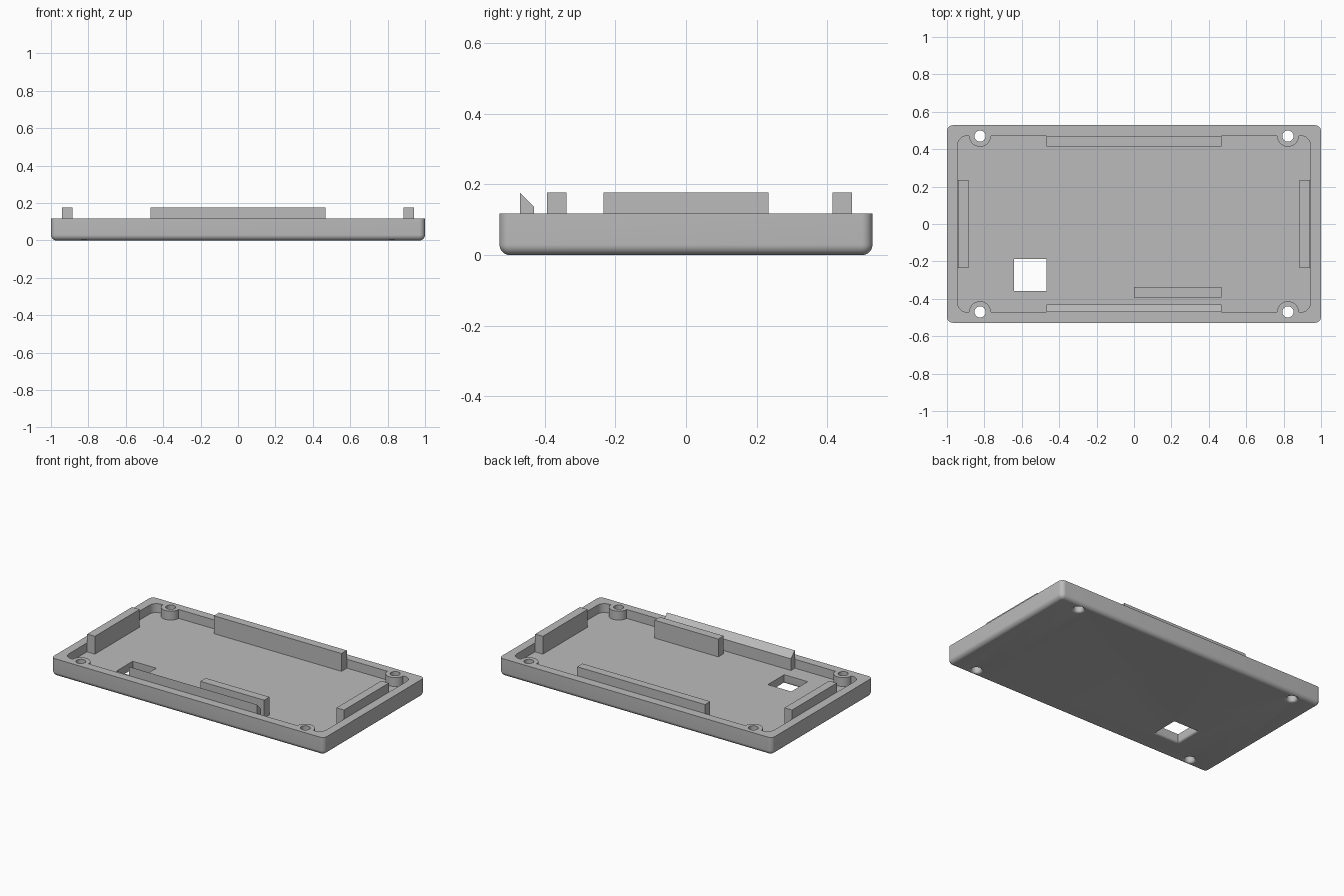
import bpy, bmesh
from math import sin, cos, pi

old = bpy.data.objects.get("Cube")
if old:
    bpy.data.objects.remove(old)

GREY = (0.5, 0.5, 0.5, 1)
mat = bpy.data.materials.new("light grey plastic")
mat.use_nodes = True
mat.diffuse_color = GREY
mat.node_tree.nodes["Principled BSDF"].inputs["Base Color"].default_value = GREY

HALF_X, HALF_Y, RIM = 1.0, 0.528, 0.118      # tray outside
IN_X, IN_Y, FLOOR = 0.943, 0.471, 0.059      # tray inside
HOLE_X, HOLE_Y, HOLE_R, BOSS_R = 0.823, 0.47, 0.03, 0.058
TAB_TOP, TAB_BASE = 0.177, 0.05
EDGE, LIP = 0.03, 0.015                      # rounding of shell and openings


def loft(name, rings):
    """Solid skinned through rings of equal point count, capped at both ends."""
    bm = bmesh.new()
    loops = [[bm.verts.new(p) for p in ring] for ring in rings]
    n = len(loops[0])
    for a, b in zip(loops, loops[1:]):
        for i in range(n):
            j = (i + 1) % n
            bm.faces.new((a[i], a[j], b[j], b[i]))
    bm.faces.new(loops[0][::-1])
    bm.faces.new(loops[-1])
    bmesh.ops.recalc_face_normals(bm, faces=bm.faces)
    mesh = bpy.data.meshes.new(name)
    bm.to_mesh(mesh)
    bm.free()
    mesh.materials.append(mat)
    obj = bpy.data.objects.new(name, mesh)
    bpy.context.collection.objects.link(obj)
    return obj


def arc(cx, cy, r, start, end, steps=8):
    angles = [start + (end - start) * i / steps for i in range(steps + 1)]
    return [(cx + r * cos(a), cy + r * sin(a)) for a in angles]


def four_way(quarter):
    """Mirror a quarter outline into a closed loop."""
    half = quarter + [(-x, y) for x, y in reversed(quarter)]
    return half + [(-x, -y) for x, y in half]


def rounded_rect(hx, hy, r):
    return four_way(arc(hx - r, hy - r, r, 0, pi / 2))


def at(points, z, cx=0, cy=0):
    return [(x + cx, y + cy, z) for x, y in points]


def block(name, x0, x1, y0, y1, z0=TAB_BASE, z1=TAB_TOP, drop=0):
    """Box whose top may drop towards +y."""
    profile = [(y0, z0), (y1, z0), (y1, z1 - drop), (y0, z1)]
    return loft(name, [[(x, y, z) for y, z in profile] for x in (x0, x1)])


def cut(target, cutter):
    mod = target.modifiers.new("cut", 'BOOLEAN')
    mod.operation, mod.solver, mod.object = 'DIFFERENCE', 'EXACT', cutter
    bpy.context.view_layer.objects.active = target
    bpy.ops.object.modifier_apply(modifier=mod.name)
    bpy.data.objects.remove(cutter)


def flared_cutter(outline, cx, cy):
    """Through cutter, widening to a rounded lip at the underside."""
    rings = [at(outline(LIP), -0.02, cx, cy)]
    for i in range(7):
        a = pi / 2 * i / 6
        rings.append(at(outline(LIP * (1 - sin(a))), LIP * (1 - cos(a)), cx, cy))
    rings.append(at(outline(0), RIM + 0.05, cx, cy))
    return loft("cutter", rings)


# Tray shell with rounded corners and underside
rings = []
for i in range(9):
    a = pi / 2 * i / 8
    inset = EDGE * (1 - sin(a)) * 0.98
    rings.append(at(rounded_rect(HALF_X - inset, HALF_Y - inset, EDGE * 1.02 - inset),
                    EDGE * (1 - cos(a))))
rings.append(at(rounded_rect(HALF_X, HALF_Y, EDGE * 1.02), RIM))
tray = loft("tray", rings)

# Cavity, leaving half-round screw bosses along the long walls
corner = 0.05
quarter = arc(IN_X - corner, IN_Y - corner, corner, 0, pi / 2)
quarter += arc(HOLE_X, IN_Y, BOSS_R, 0, -pi, 20)
cavity = four_way(quarter)
cut(tray, loft("cutter", [at(cavity, FLOOR), at(cavity, RIM + 0.1)]))

# Screw holes
for sx in (-1, 1):
    for sy in (-1, 1):
        cut(tray, flared_cutter(lambda e: arc(0, 0, HOLE_R + e, 0, 2 * pi, 32)[:-1],
                                sx * HOLE_X, sy * HOLE_Y))


# Square window through the floor
def square(e):
    h = 0.086 + e
    return [(h, h), (-h, h), (-h, -h), (h, -h)]


cut(tray, flared_cutter(square, -0.555, -0.272))

bpy.ops.object.select_all(action='DESELECT')
tray.select_set(True)
bpy.context.view_layer.objects.active = tray
bpy.ops.object.shade_smooth_by_angle(angle=pi / 6)

# Locating tabs standing on the floor
LEN = 0.468
block("left_tab", 0.885, IN_X - 0.002, -0.234, 0.234)
block("right_tab", 0.002 - IN_X, -0.885, -0.234, 0.234)
block("back_tab", -LEN, LEN, 0.415, IN_Y - 0.001)
block("front_snap_tab", -LEN, LEN, 0.001 - IN_Y, -0.43, drop=0.041)
block("inner_plate", 0, LEN, -0.394, -0.338)
